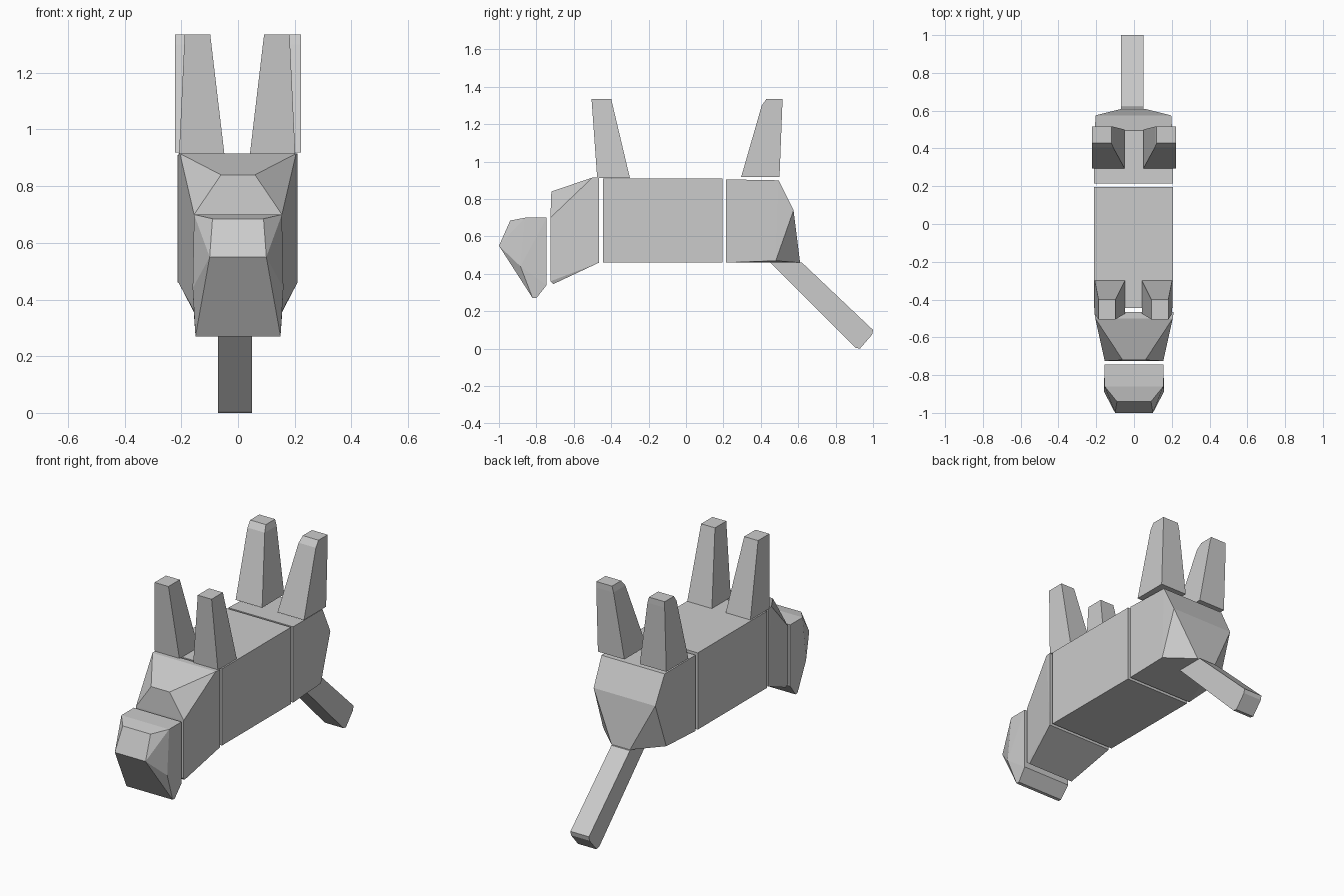
import bpy, bmesh


def hull(name, points):
    """Flat-faced convex block around a few points."""
    bm = bmesh.new()
    for p in points:
        bm.verts.new(p)
    result = bmesh.ops.convex_hull(bm, input=bm.verts)
    loose = [v for v in bm.verts if not v.link_faces]
    bmesh.ops.delete(bm, geom=loose, context='VERTS')
    bmesh.ops.dissolve_limit(bm, angle_limit=0.02, verts=bm.verts, edges=bm.edges)
    bmesh.ops.recalc_face_normals(bm, faces=bm.faces)
    mesh = bpy.data.meshes.new(name)
    bm.to_mesh(mesh)
    bm.free()
    obj = bpy.data.objects.new(name, mesh)
    bpy.context.collection.objects.link(obj)
    return obj


def sym(half, cx=0.0):
    """Mirror (half width, y, z) points about x = cx."""
    return [(cx + s * w, y, z) for w, y, z in half for s in (-1, 1)]


# Torso box
hull("torso", sym([(0.21, y, z) for y in (-0.445, 0.195) for z in (0.46, 0.91)], -0.003))

# Rump, narrowing to the tail root
hull("rump", sym([
    (0.21, 0.215, 0.46), (0.21, 0.215, 0.905), (0.205, 0.495, 0.90),
    (0.20, 0.575, 0.74), (0.205, 0.48, 0.47), (0.06, 0.61, 0.46)], -0.003))

# Tail, slanting down to the ground
tail = [(0.45, 0.46), (0.62, 0.46), (1.0, 0.10), (0.995, 0.075), (0.93, 0.0), (0.905, 0.005)]
hull("tail", sym([(0.06, y, z) for y, z in tail], -0.01))

# Chest, faceted at the top front
hull("chest", sym([
    (0.21, -0.465, 0.46), (0.21, -0.465, 0.915), (0.205, -0.50, 0.915),
    (0.06, -0.72, 0.84), (0.155, -0.725, 0.70),
    (0.155, -0.725, 0.36), (0.15, -0.71, 0.345)]))

# Head with small blunt nose plate
hull("head", sym([
    (0.155, -0.745, 0.70), (0.155, -0.86, 0.70), (0.09, -0.94, 0.685),
    (0.10, -1.0, 0.55), (0.16, -0.885, 0.44), (0.15, -0.82, 0.27),
    (0.15, -0.80, 0.27), (0.155, -0.745, 0.34)]))

# Four tapered legs pointing up
for side, s in (("left", -1), ("right", 1)):
    def leg(name, cx, rows):
        hull(name + "_" + side, [(cx + s * x, y, z)
                                 for x0, x1, y0, y1, z in rows
                                 for x in (x0, x1) for y in (y0, y1)])

    leg("front_leg", -0.003, [
        (0.045, 0.205, -0.475, -0.30, 0.913),
        (0.095, 0.185, -0.505, -0.40, 1.335)])
    leg("back_leg", 0.0, [
        (0.05, 0.222, 0.295, 0.50, 0.918),
        (0.11, 0.222, 0.405, 0.515, 1.30),
        (0.12, 0.222, 0.43, 0.515, 1.335)])
